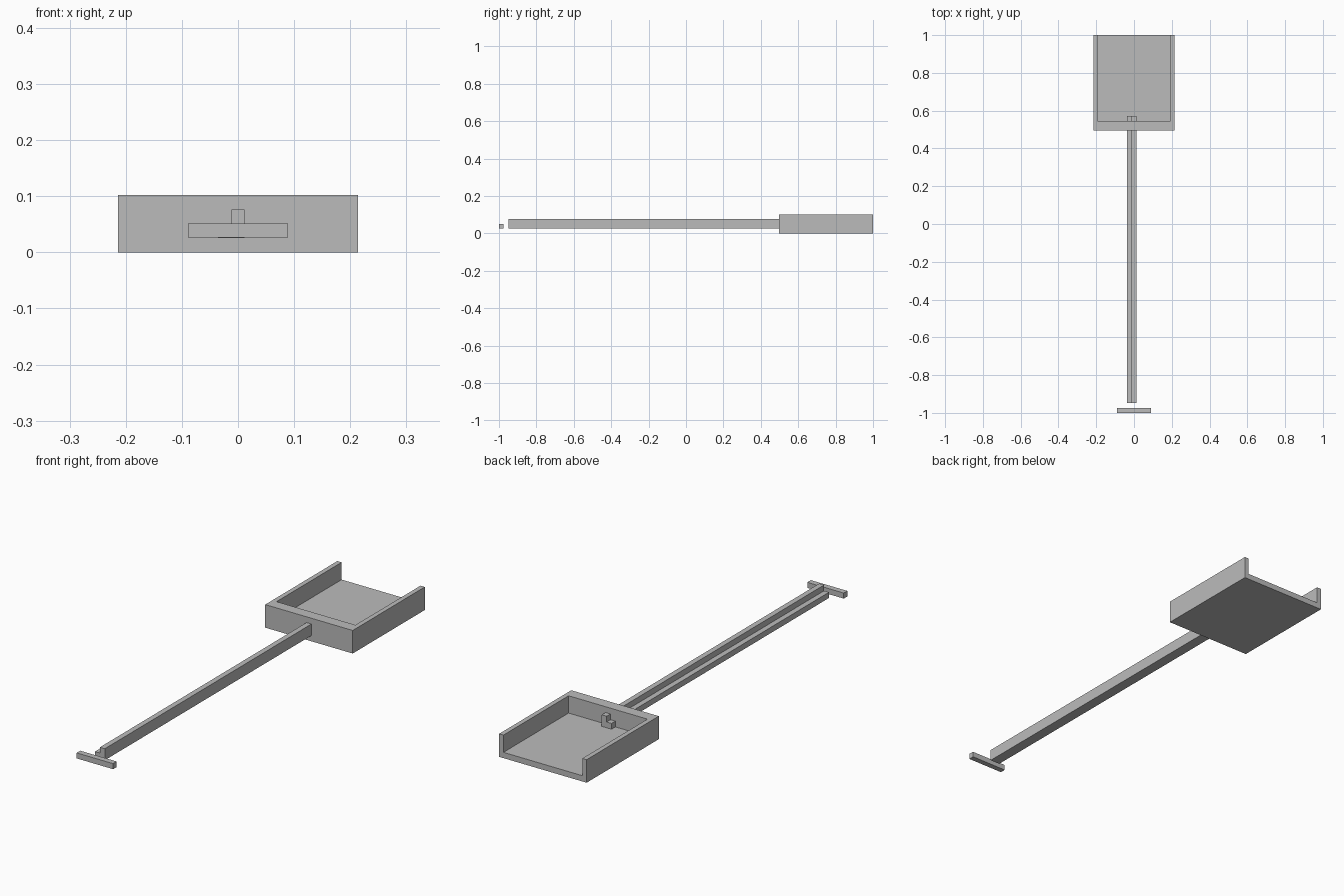
import bpy
import bmesh
from mathutils import Vector

cube = bpy.data.objects.get("Cube")
if cube:
    bpy.data.objects.remove(cube, do_unlink=True)

U = 0.0255  # basic thickness of the stock

grey = bpy.data.materials.new("plain_grey")
grey.use_nodes = True
colour = (0.5, 0.5, 0.5, 1.0)
grey.diffuse_color = colour
grey.node_tree.nodes["Principled BSDF"].inputs["Base Color"].default_value = colour


def extrude(name, points, direction):
    """Solid made by sweeping a planar outline along a direction."""
    bm = bmesh.new()
    face = bm.faces.new([bm.verts.new(p) for p in points])
    swept = bmesh.ops.extrude_face_region(bm, geom=[face], use_keep_orig=True)
    verts = [g for g in swept["geom"] if isinstance(g, bmesh.types.BMVert)]
    bmesh.ops.translate(bm, verts=verts, vec=Vector(direction))
    bmesh.ops.recalc_face_normals(bm, faces=bm.faces)
    mesh = bpy.data.meshes.new(name)
    bm.to_mesh(mesh)
    bm.free()
    mesh.materials.append(grey)
    obj = bpy.data.objects.new(name, mesh)
    bpy.context.collection.objects.link(obj)
    return obj


def box(name, x0, x1, y0, y1, z0, z1):
    outline = [(x0, y0, z0), (x1, y0, z0), (x1, y1, z0), (x0, y1, z0)]
    return extrude(name, outline, (0, 0, z1 - z0))


# Tray: a block hollowed from above and open at the back
tray = box("tray", -0.214, 0.214, 0.496, 1.0, 0, 4 * U)
cutter = box("tray_cutter", -0.193, 0.193, 0.545, 1.1, U, 0.2)
cutter.hide_render = True
cut = tray.modifiers.new("hollow", "BOOLEAN")
cut.operation = "DIFFERENCE"
cut.solver = "EXACT"
cut.object = cutter
bpy.context.view_layer.objects.active = tray
bpy.ops.object.modifier_apply(modifier="hollow")
bpy.data.objects.remove(cutter, do_unlink=True)

# Shaft: L-shaped bar whose low ledge is on the model's right
w = 0.012
profile = [(-0.036, U), (w, U), (w, 3 * U), (-w, 3 * U), (-w, 2 * U), (-0.036, 2 * U)]
extrude("shaft", [(x, -0.948, z) for x, z in profile], (0, 1.52, 0))

# Grip: separate crossbar just ahead of the shaft
box("grip_bar", -0.089, 0.089, -1.0, -0.975, U + 0.001, 2 * U)
